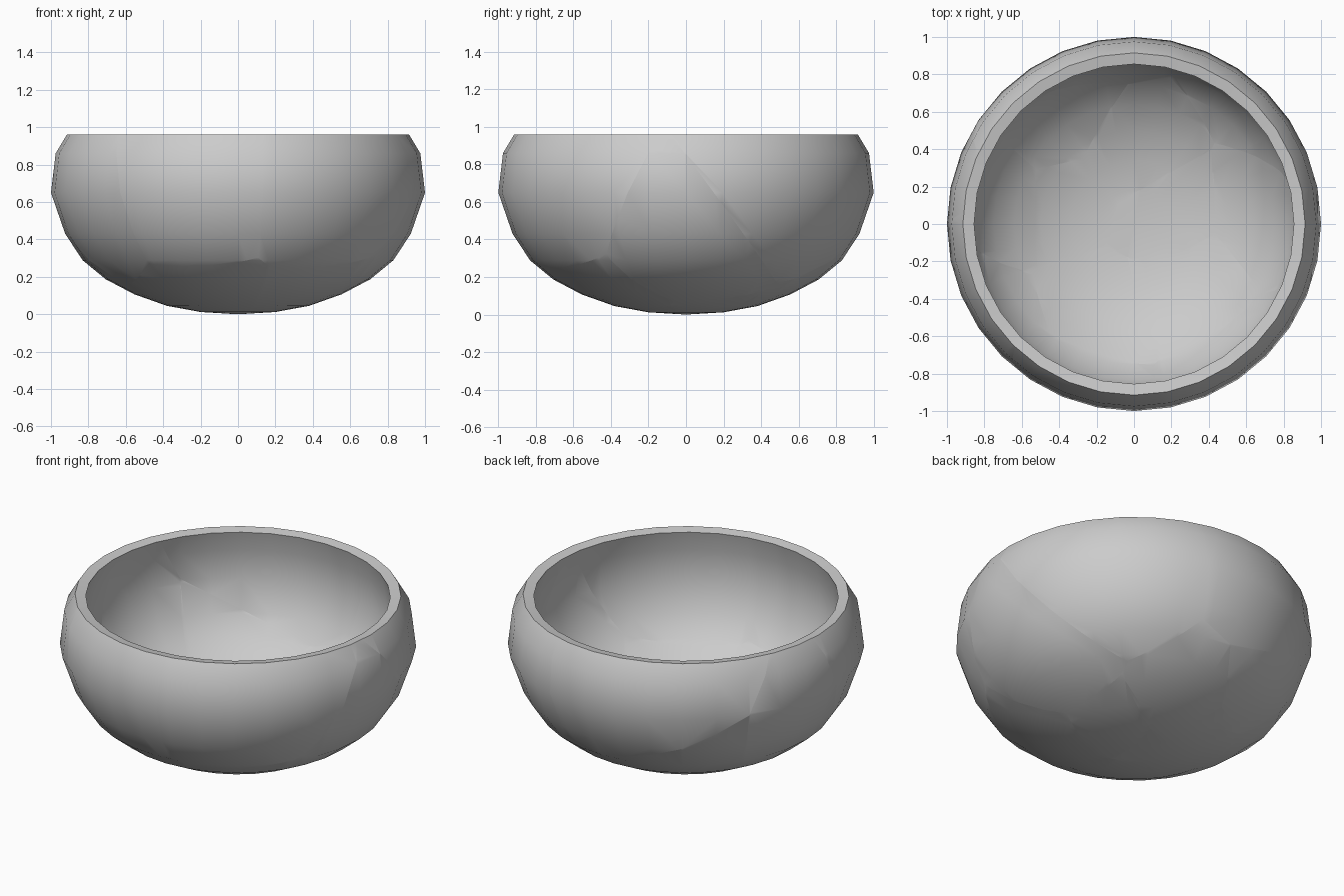
import bpy, bmesh
from math import pi, radians
from mathutils import Vector

if "Cube" in bpy.data.objects:
    bpy.data.objects.remove(bpy.data.objects["Cube"])

# Half profile (radius, height): outside from the base up, over the rim, down the inside
PROFILE = [(0, 0.0), (0.2, 0.012), (0.38, 0.045), (0.555, 0.107), (0.707, 0.187),
           (0.83, 0.288), (0.924, 0.43), (1.0, 0.65), (0.975, 0.86), (0.915, 0.96),
           (0.855, 0.95), (0.885, 0.83), (0.895, 0.65), (0.835, 0.46), (0.75, 0.345),
           (0.64, 0.255), (0.5, 0.18), (0.34, 0.13), (0.18, 0.105), (0, 0.1)]

# One point near the middle of each broken shard
SEEDS = [Vector(p) for p in [
    (0.15, 0.02, 0.1), (-0.34, 0.13, 0.12), (-0.05, 0.365, 0.12), (-0.14, -0.42, 0.15),
    (0.32, -0.33, 0.13), (0.72, 0.03, 0.2), (-0.73, 0.12, 0.25), (-0.4, 0.53, 0.22),
    (-0.28, -0.8, 0.62), (0.5, -0.72, 0.6), (-0.8, -0.5, 0.5), (0.7, 0.6, 0.62),
    (-0.3, 0.85, 0.7)]]


def lathe_bowl():
    """Whole bowl as a closed 32-sided turned shape."""
    bm = bmesh.new()
    verts = [bm.verts.new((r, 0, z)) for r, z in PROFILE]
    edges = [bm.edges.new(pair) for pair in zip(verts, verts[1:])]
    bmesh.ops.spin(bm, geom=verts + edges, cent=(0, 0, 0), axis=(0, 0, 1),
                   angle=2 * pi, steps=32, use_duplicate=False)
    bmesh.ops.remove_doubles(bm, verts=bm.verts, dist=0.0005)
    bmesh.ops.recalc_face_normals(bm, faces=bm.faces)
    return bm


def cut_shard(bowl, seed):
    """Keep the part of the bowl closest to the seed and cap the breaks."""
    bm = bowl.copy()
    for other in SEEDS:
        if other is seed or not bm.faces:
            continue
        cut = bmesh.ops.bisect_plane(
            bm, geom=bm.verts[:] + bm.edges[:] + bm.faces[:], dist=1e-5,
            plane_co=(seed + other) / 2, plane_no=(other - seed).normalized(),
            clear_outer=True)
        rim = [e for e in cut["geom_cut"]
               if isinstance(e, bmesh.types.BMEdge) and e.is_boundary]
        if rim:
            bmesh.ops.triangle_fill(bm, edges=rim, use_beauty=True,
                                    normal=(other - seed).normalized())
    bmesh.ops.recalc_face_normals(bm, faces=bm.faces)
    return bm


# Shards of the bowl, fitted back together
bowl = lathe_bowl()
for i, seed in enumerate(SEEDS):
    bm = cut_shard(bowl, seed)
    if bm.faces:
        mesh = bpy.data.meshes.new("bowl_shard_%d" % (i + 1))
        bm.to_mesh(mesh)
        obj = bpy.data.objects.new(mesh.name, mesh)
        bpy.context.collection.objects.link(obj)
        bpy.ops.object.select_all(action='DESELECT')
        obj.select_set(True)
        bpy.context.view_layer.objects.active = obj
        bpy.ops.object.shade_smooth_by_angle(angle=radians(48))
    bm.free()
bowl.free()
